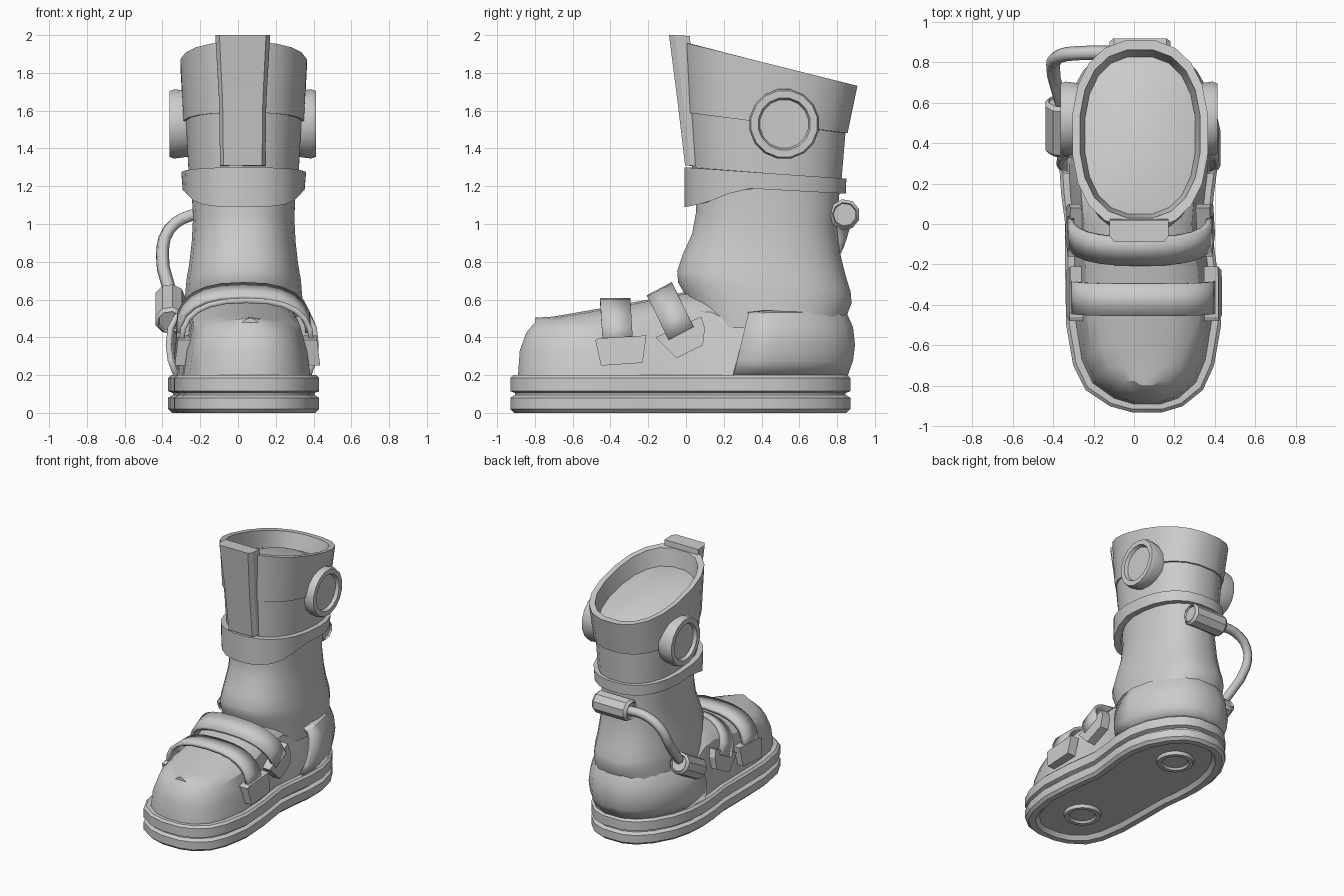
import bpy, bmesh
from math import sin, cos, pi, copysign
from mathutils import Matrix, Vector

if "Cube" in bpy.data.objects:
    bpy.data.objects.remove(bpy.data.objects["Cube"])

CX = 0.03


def finish(name, bm, angle=35, thick=0):
    bmesh.ops.remove_doubles(bm, verts=bm.verts, dist=0.0005)
    bmesh.ops.recalc_face_normals(bm, faces=bm.faces)
    me = bpy.data.meshes.new(name)
    bm.to_mesh(me)
    bm.free()
    ob = bpy.data.objects.new(name, me)
    bpy.context.collection.objects.link(ob)
    if thick:
        m = ob.modifiers.new("thickness", 'SOLIDIFY')
        m.thickness, m.offset = thick, 0
    bpy.ops.object.select_all(action='DESELECT')
    ob.select_set(True)
    bpy.context.view_layer.objects.active = ob
    bpy.ops.object.shade_smooth_by_angle(angle=angle * pi / 180)
    return ob


def loft(name, rings, cap0=True, cap1=True, closed=True, angle=35, thick=0, wrap=False):
    bm = bmesh.new()
    vs = [[bm.verts.new(p) for p in r] for r in rings]
    n = len(vs[0])
    pairs = list(zip(vs, vs[1:])) + ([(vs[-1], vs[0])] if wrap else [])
    for a, b in pairs:
        for i in range(n if closed else n - 1):
            j = (i + 1) % n
            bm.faces.new((a[i], a[j], b[j], b[i]))
    if cap0:
        bm.faces.new(vs[0])
    if cap1:
        bm.faces.new(vs[-1])
    return finish(name, bm, angle, thick)


def interp(table, t):
    for (a, u), (b, v) in zip(table, table[1:]):
        if t <= b:
            return u + (v - u) * max(0, (t - a) / (b - a))
    return table[-1][1]


def lathe(name, prof, n, mat):
    rings = [[mat @ Vector((r * cos(2 * pi * (i + .5) / n), r * sin(2 * pi * (i + .5) / n), h))
              for i in range(n)] for r, h in prof]
    return loft(name, rings, False, False)


def along(p, q):
    d = Vector(q) - Vector(p)
    return Matrix.Translation(p) @ d.to_track_quat('Z', 'Y').to_matrix().to_4x4(), d.length


# Foot outline stations: y, left x, right x
ST = [(-.93, -.01, .14), (-.9, -.12, .24), (-.82, -.24, .34), (-.7, -.30, .395), (-.5, -.335, .43),
      (-.25, -.34, .415), (0, -.34, .38), (.15, -.36, .395), (.3, -.37, .415), (.45, -.36, .415),
      (.6, -.32, .38), (.74, -.24, .30), (.83, -.15, .21), (.87, -.05, .11)]


def outline(dx, dy, zf, squeeze=1):
    pts = [(l, y) for y, l, r in ST] + [(r, y) for y, l, r in reversed(ST)]
    mid = {y: (l + r) / 2 for y, l, r in ST}
    out = []
    for x, y in pts:
        c = mid[y]
        ny = -.03 + (y + .03) * (1 - dy / .9)
        z = zf(ny) if callable(zf) else zf
        out.append((c + (x - c) * (1 - dx / .38) * squeeze, ny, z))
    return out


# Sole with groove and recessed underside
loft("sole", [outline(d, d, z) for z, d in
     [(.03, .09), (0, .065), (0, .02), (.02, 0), (.08, 0), (.095, .025), (.105, .025),
      (.115, 0), (.185, 0), (.2, .015)]])
for nm, y, x in (("heel", .5, .03), ("toe", -.52, .05)):
    lathe(nm + "_tread_ring", [(.14, -.01), (.13, .025), (.10, .025), (.09, .01), (0, .01)], 18,
          Matrix.Translation((x, y, .03)) @ Matrix.Rotation(pi, 4, 'X'))

# Foot upper
edge = [(-.93, .475), (-.7, .48), (-.3, .53), (0, .59), (.1, .6), (.3, .5), (.9, .48)]
crown = [(-.93, .495), (-.7, .51), (-.3, .58), (0, .64), (.1, .65), (.9, .5)]
loft("foot_upper", [outline(.045, .04, .19), outline(.065, .05, .33),
     outline(.10, .085, lambda y: interp(edge, y) - .05), outline(.15, .13, lambda y: interp(edge, y)),
     outline(.15, .13, lambda y: interp(crown, y) - .01, .55), outline(.15, .13, lambda y: interp(crown, y), 0)],
     True, False, angle=28)

# Heel counter: shell around the back of the foot
rows = []
for z, d in ((.195, .03), (.28, .0), (.36, -.01), (.45, .0), (.52, .03), (.535, .08)):
    row = [p for p in outline(d + .012, d, z) if p[1] > .2]
    for i in (0, -1):
        x, y, zz = row[i]
        row[i] = (x, .25 + .25 * (min(z, .52) - .2), zz - .01 * (z > .5))
    rows.append(row)
loft("heel_counter", rows, False, False, closed=False, thick=.03)


def ring(y0, y1, hw, zf, zb=None, n=24, e=2.4):
    out = []
    for i in range(n):
        a = 2 * pi * (i + .5) / n
        c, s = cos(a), sin(a)
        x = CX + hw * copysign(abs(c) ** (2 / e), c)
        v = copysign(abs(s) ** (2 / e), s)
        y = (y0 + y1) / 2 + (y1 - y0) / 2 * v
        out.append((x, y, zf(y) if callable(zf) else zf + (zb - zf) * (v + 1) / 2))
    return out


# Ankle shaft
loft("ankle_shaft", [ring(*r) for r in [
    (.04, .84, .32, .45, .45), (-.01, .86, .315, .63, .53), (-.045, .88, .31, .69, .58),
    (-.05, .875, .305, .75, .64), (-.02, .85, .29, .84, .72), (.03, .82, .277, .95, .84),
    (.05, .80, .27, 1.06, 1.0), (.05, .82, .28, 1.25, 1.22)]])

# Ankle band, lower edge dips at the front
low = [(0, 1.09), (.1, 1.11), (.3, 1.19), (.85, 1.16)]
loft("ankle_band", [ring(.04, .81, .28, lambda y: interp(low, y)), ring(-.01, .85, .325, lambda y: interp(low, y)),
     ring(-.01, .852, .332, 1.30, 1.24), ring(.04, .81, .28, 1.30, 1.24)], False, False, wrap=True)

# Cuff: lower wall, overlapping upper panel, rim and inner floor
loft("cuff_lower", [ring(.03, .825, .292, 1.26, 1.2, 20), ring(.005, .85, .31, 1.62, 1.5, 20)])
loft("cuff_upper", [ring(.03, .82, .29, 1.59, 1.48, 20), ring(.0, .86, .322, 1.59, 1.48, 20),
     ring(-.025, .912, .338, 1.965, 1.73, 20), ring(.025, .865, .30, 1.955, 1.735, 20),
     ring(.045, .83, .275, 1.82, 1.62, 20), ring(.2, .68, .15, 1.82, 1.70, 20),
     ring(.43, .45, .01, 1.77, 1.765, 20)])

# Front tongue plate
rings = []
for z, yf, yb, hw in ((1.31, -.005, .06, .12), (1.65, -.045, .05, .125), (2.0, -.09, .02, .145)):
    rings.append([(.025 - hw, yb, z - .005), (.025 - hw, yf + .03, z), (.025 - hw * .85, yf, z),
                  (.025 + hw * .85, yf, z), (.025 + hw, yf + .03, z), (.025 + hw, yb, z - .005)])
loft("tongue_plate", rings, angle=20)

# Round side discs
for side, nm in ((1, "right"), (-1, "left")):
    lathe(nm + "_disc", [(0, 0), (.175, 0), (.187, .09), (.178, .115), (.14, .115), (.13, .09), (0, .09)], 16,
          Matrix.Translation((.025 + side * .272, .52, 1.53)) @ Matrix.Rotation(side * pi / 2, 4, 'Y'))

# Canisters and hose
for nm, p, q in (("back_canister", (-.12, .84, 1.05), (.18, .84, 1.05)),
                 ("side_canister", (-.36, .36, .48), (-.36, .61, .62))):
    m, L = along(p, q)
    lathe(nm, [(0, .015), (.06, .015), (.065, 0), (.082, .02), (.082, L - .02), (.065, L), (.06, L - .015),
               (0, L - .015)], 9, m)
cu = bpy.data.curves.new("hose", 'CURVE')
cu.dimensions = '3D'
cu.bevel_depth, cu.bevel_resolution, cu.resolution_u = .035, 1, 3
sp = cu.splines.new('BEZIER')
path = [(-.08, .845, 1.05), (-.25, .845, 1.045), (-.365, .83, .97), (-.40, .78, .84), (-.36, .60, .64)]
sp.bezier_points.add(len(path) - 1)
for b, p in zip(sp.bezier_points, path):
    b.co = p
    b.handle_left_type = b.handle_right_type = 'AUTO'
ob = bpy.data.objects.new("hose", cu)
bpy.context.collection.objects.link(ob)


# Straps over the instep
def strap(name, cx, hw, y0, z0, h, shift, wy, wz, n=12):
    a, b = [], []
    for i in range(n + 1):
        t = pi * i / n
        s = max(sin(t), 0) ** .75
        x = cx + hw * copysign(abs(cos(t)) ** .8, cos(t))
        y, z = y0 + shift * (1 - s), z0 + h * s
        a.append((x, y - wy, z - wz))
        b.append((x, y + wy, z + wz))
    loft(name, [a, b], False, False, closed=False, thick=.028)


strap("front_strap", .045, .345, -.375, .36, .235, .015, .08, 0)
strap("rear_strap", .03, .345, -.135, .42, .225, .11, .066, .035)

# Strap end pads on both sides
PADS = {"front": [(-.48, .385), (-.45, .25), (-.23, .265), (-.21, .41), (-.46, .395)],
        "rear": [(-.16, .40), (-.05, .29), (.09, .36), (.10, .45), (.08, .51)]}
for nm, poly in PADS.items():
    for side, sn in ((1, "right"), (-1, "left")):
        c, h = (.05, .385) if nm == "front" else (.03, .375)
        loft(f"{nm}_{sn}_strap_pad", [[(c + side * (h - .12 * (z - .25) + o), y, z) for y, z in poly]
                                      for o in (-.07, 0)], angle=20)
